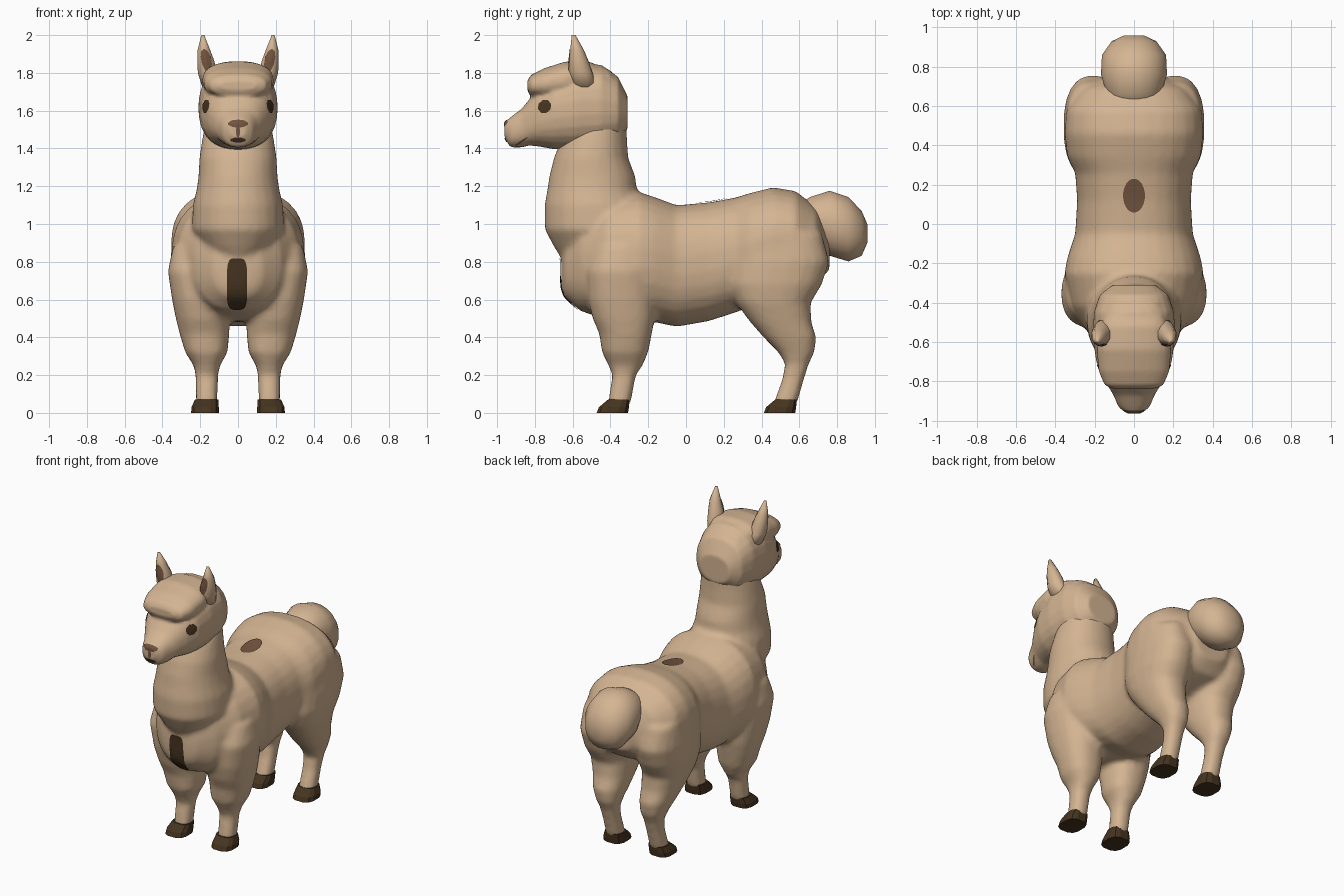
import bpy, bmesh, math
from mathutils import Vector
from mathutils.bvhtree import BVHTree


def material(name, rgb):
    m = bpy.data.materials.new(name)
    m.diffuse_color = (*rgb, 1)
    return m


FLEECE = material("tan_fleece", (0.66, 0.46, 0.29))
BROWN = material("soft_brown", (0.17, 0.09, 0.05))
DARK = material("dark_brown", (0.06, 0.034, 0.014))


def power(v, e):
    return math.copysign(abs(v) ** e, v)


def loft(bm, axis, rows, side=1, n=20, e=0.85):
    """Closed skin over rings (position, low, high, x0, x1) along y or z."""
    rings = []
    for t, a0, a1, x0, x1 in rows:
        ring = []
        for i in range(n):
            ang = 2 * math.pi * (i + 0.5) / n
            x = side * ((x0 + x1) / 2 + (x1 - x0) / 2 * power(math.cos(ang), e))
            a = (a0 + a1) / 2 + (a1 - a0) / 2 * power(math.sin(ang), e)
            ring.append(bm.verts.new((x, a, t) if axis == "z" else (x, t, a)))
        rings.append(ring)
    faces = [bm.faces.new(rings[0]), bm.faces.new(rings[-1])]
    for r, q in zip(rings, rings[1:]):
        for i in range(n):
            j = (i + 1) % n
            faces.append(bm.faces.new((r[i], r[j], q[j], q[i])))
    bmesh.ops.recalc_face_normals(bm, faces=faces)


def sym(rows):
    return [(t, a, b, -w, w) for t, a, b, w in rows]


def finish(name, bm, mat, smooth=True):
    me = bpy.data.meshes.new(name)
    bm.to_mesh(me)
    bm.free()
    me.materials.append(mat)
    for p in me.polygons:
        p.use_smooth = smooth
    ob = bpy.data.objects.new(name, me)
    bpy.context.scene.collection.objects.link(ob)
    return ob


def blend(ob, voxel, rounds):
    """Fuse overlapping lofts into one softly blended skin."""
    r = ob.modifiers.new("fuse", "REMESH")
    r.mode, r.voxel_size = "VOXEL", voxel
    s = ob.modifiers.new("soften", "SMOOTH")
    s.factor, s.iterations = 0.5, rounds
    dg = bpy.context.evaluated_depsgraph_get()
    me = bpy.data.meshes.new_from_object(ob.evaluated_get(dg))
    ob.modifiers.clear()
    me.materials.clear()
    me.materials.append(FLEECE)
    for p in me.polygons:
        p.use_smooth = True
        p.material_index = 0
    ob.data = me


def plate(name, target, start, direction, u, v, mat, n=20, e=1.0, rings=5, lift=0.004):
    """Thin marking projected onto the surface of a part."""
    me = target.data
    tree = BVHTree.FromPolygons([x.co for x in me.vertices],
                                [tuple(p.vertices) for p in me.polygons])
    d, u, v, start = (Vector(k) for k in (direction, u, v, start))
    d.normalize()
    bm = bmesh.new()

    def hit(a, b):
        co, nor, _, _ = tree.ray_cast(start + u * a + v * b, d)
        if co is None:
            return None
        if nor.dot(d) > 0:
            nor = -nor
        return bm.verts.new(co + nor * lift)

    mid = hit(0, 0)
    last = [mid] * n
    for k in range(1, rings + 1):
        cur = []
        for i in range(n):
            ang = 2 * math.pi * (i + 0.5) / n
            cur.append(hit(k / rings * power(math.cos(ang), e),
                           k / rings * power(math.sin(ang), e)))
        for i in range(n):
            j = (i + 1) % n
            quad = [last[i], cur[i], cur[j]] + ([last[j]] if k > 1 else [])
            if None not in quad:
                f = bm.faces.new(quad)
                f.normal_update()
                if f.normal.dot(d) > 0:
                    f.normal_flip()
        last = cur
    return finish(name, bm, mat)


# Body: torso, neck and four woolly legs
bm = bmesh.new()
loft(bm, "y", sym([
    (-0.66, 0.66, 0.82, 0.06), (-0.64, 0.61, 0.92, 0.13), (-0.56, 0.54, 1.05, 0.23),
    (-0.42, 0.49, 1.14, 0.32), (-0.25, 0.48, 1.17, 0.355), (-0.17, 0.48, 1.145, 0.34),
    (-0.05, 0.455, 1.10, 0.30), (0.12, 0.485, 1.115, 0.29), (0.26, 0.53, 1.14, 0.30),
    (0.34, 0.56, 1.165, 0.34), (0.46, 0.60, 1.195, 0.355), (0.58, 0.64, 1.175, 0.345),
    (0.69, 0.68, 1.09, 0.27), (0.76, 0.76, 0.97, 0.12)]), n=28)
loft(bm, "z", sym([
    (0.80, -0.65, -0.30, 0.10), (0.88, -0.70, -0.22, 0.19), (0.97, -0.748, -0.20, 0.245),
    (1.10, -0.75, -0.22, 0.24), (1.18, -0.735, -0.26, 0.22), (1.25, -0.725, -0.267, 0.21),
    (1.35, -0.70, -0.305, 0.205), (1.45, -0.66, -0.312, 0.19), (1.55, -0.60, -0.315, 0.17)]), n=24, e=0.95)
FRONT = [
    (0.88, -0.48, -0.22, 0.10, 0.345), (0.75, -0.53, -0.18, 0.06, 0.372),
    (0.60, -0.52, -0.165, 0.05, 0.35), (0.50, -0.495, -0.165, 0.045, 0.33),
    (0.42, -0.46, -0.18, 0.045, 0.31), (0.32, -0.445, -0.20, 0.055, 0.28),
    (0.25, -0.41, -0.23, 0.095, 0.235), (0.20, -0.39, -0.265, 0.105, 0.225),
    (0.04, -0.415, -0.295, 0.11, 0.222)]
HIND = [
    (0.95, 0.30, 0.72, 0.08, 0.345), (0.80, 0.235, 0.76, 0.06, 0.36),
    (0.68, 0.225, 0.72, 0.055, 0.355), (0.58, 0.265, 0.66, 0.055, 0.335),
    (0.48, 0.34, 0.665, 0.065, 0.305), (0.40, 0.41, 0.69, 0.075, 0.28),
    (0.32, 0.49, 0.68, 0.09, 0.25), (0.26, 0.525, 0.65, 0.105, 0.23),
    (0.18, 0.51, 0.625, 0.11, 0.222), (0.04, 0.46, 0.585, 0.11, 0.222)]
for s in (-1, 1):
    loft(bm, "z", FRONT, s)
    loft(bm, "z", HIND, s)
body = finish("body", bm, FLEECE)
blend(body, 0.018, 4)

# Head: skull and muzzle with a woolly forelock
bm = bmesh.new()
loft(bm, "y", sym([
    (-0.96, 1.455, 1.54, 0.045), (-0.93, 1.405, 1.565, 0.08), (-0.87, 1.405, 1.61, 0.105),
    (-0.83, 1.415, 1.66, 0.13), (-0.78, 1.41, 1.72, 0.16), (-0.70, 1.395, 1.79, 0.193),
    (-0.58, 1.39, 1.84, 0.21), (-0.45, 1.40, 1.845, 0.205), (-0.36, 1.44, 1.78, 0.175),
    (-0.31, 1.50, 1.68, 0.11)]), n=24)
loft(bm, "y", sym([
    (-0.84, 1.705, 1.76, 0.10), (-0.82, 1.675, 1.79, 0.15), (-0.75, 1.66, 1.825, 0.18),
    (-0.64, 1.66, 1.86, 0.19), (-0.52, 1.70, 1.862, 0.17), (-0.40, 1.70, 1.815, 0.13)]), n=24)
head = finish("head", bm, FLEECE)
blend(head, 0.012, 3)

# Tail: rounded tuft
bm = bmesh.new()
loft(bm, "y", sym([
    (0.58, 0.95, 1.10, 0.10), (0.66, 0.90, 1.145, 0.14), (0.76, 0.83, 1.178, 0.17),
    (0.86, 0.80, 1.145, 0.165), (0.93, 0.83, 1.07, 0.115), (0.96, 0.90, 1.0, 0.05)]), e=0.95)
finish("tail", bm, FLEECE)

for s, label in ((-1, "right"), (1, "left")):
    # Ears with brown inner faces
    bm = bmesh.new()
    loft(bm, "z", [
        (1.72, -0.60, -0.47, 0.11, 0.19), (1.80, -0.62, -0.495, 0.11, 0.215),
        (1.86, -0.62, -0.515, 0.122, 0.218), (1.92, -0.613, -0.54, 0.145, 0.216),
        (2.0, -0.605, -0.585, 0.178, 0.194)], s, n=10, e=1.0)
    ear = finish("ear_" + label, bm, FLEECE)
    plate("inner_ear_" + label, ear, (s * 0.168, -1.2, 1.865), (0, 1, 0),
          (0.026, 0, 0), (s * 0.012, 0, 0.062), BROWN, n=10)
    # Eyes
    plate("eye_" + label, head, (s * 0.64, -1.22, 1.622), (-s, 1, 0),
          (0.027, s * 0.027, 0), (0, 0, 0.036), DARK, n=8)
    # Mouth corners
    plate("mouth_corner_" + label, head, (s * 0.6, -0.87, 1.44), (-s, 0, 0),
          (0, 0.035, 0.022), (0, 0, 0.006), BROWN, n=8, rings=3)
    # Hooves
    for name, y in (("front_hoof_", -0.475), ("hind_hoof_", 0.41)):
        bm = bmesh.new()
        loft(bm, "z", [
            (0.0, y, y + 0.17, 0.10, 0.25), (0.03, y + 0.012, y + 0.175, 0.10, 0.248),
            (0.07, y + 0.06, y + 0.178, 0.103, 0.23)], s, n=12, e=0.7)
        finish(name + label, bm, DARK, smooth=False)

# Nose and mouth
plate("nose", head, (0, -1.5, 1.53), (0, 1, 0), (0.052, 0, 0), (0, 0, 0.02), BROWN, n=10)
plate("nose_groove", head, (0, -1.5, 1.49), (0, 1, 0), (0.012, 0, 0), (0, 0, 0.03), BROWN, n=8)
plate("mouth", head, (0, -1.5, 1.446), (0, 1, 0), (0.042, 0, 0), (0, 0, 0.013), DARK, n=8)

# Coat markings on chest and back
plate("chest_patch", body, (-0.005, -1.5, 0.685), (0, 1, 0),
      (0.053, 0, 0), (0, 0, 0.135), DARK, n=28, e=0.5, rings=10, lift=0.006)
plate("back_patch", body, (0, 0.145, 2), (0, 0, -1),
      (0.055, 0, 0), (0, 0.087, 0), BROWN, lift=0.006)
